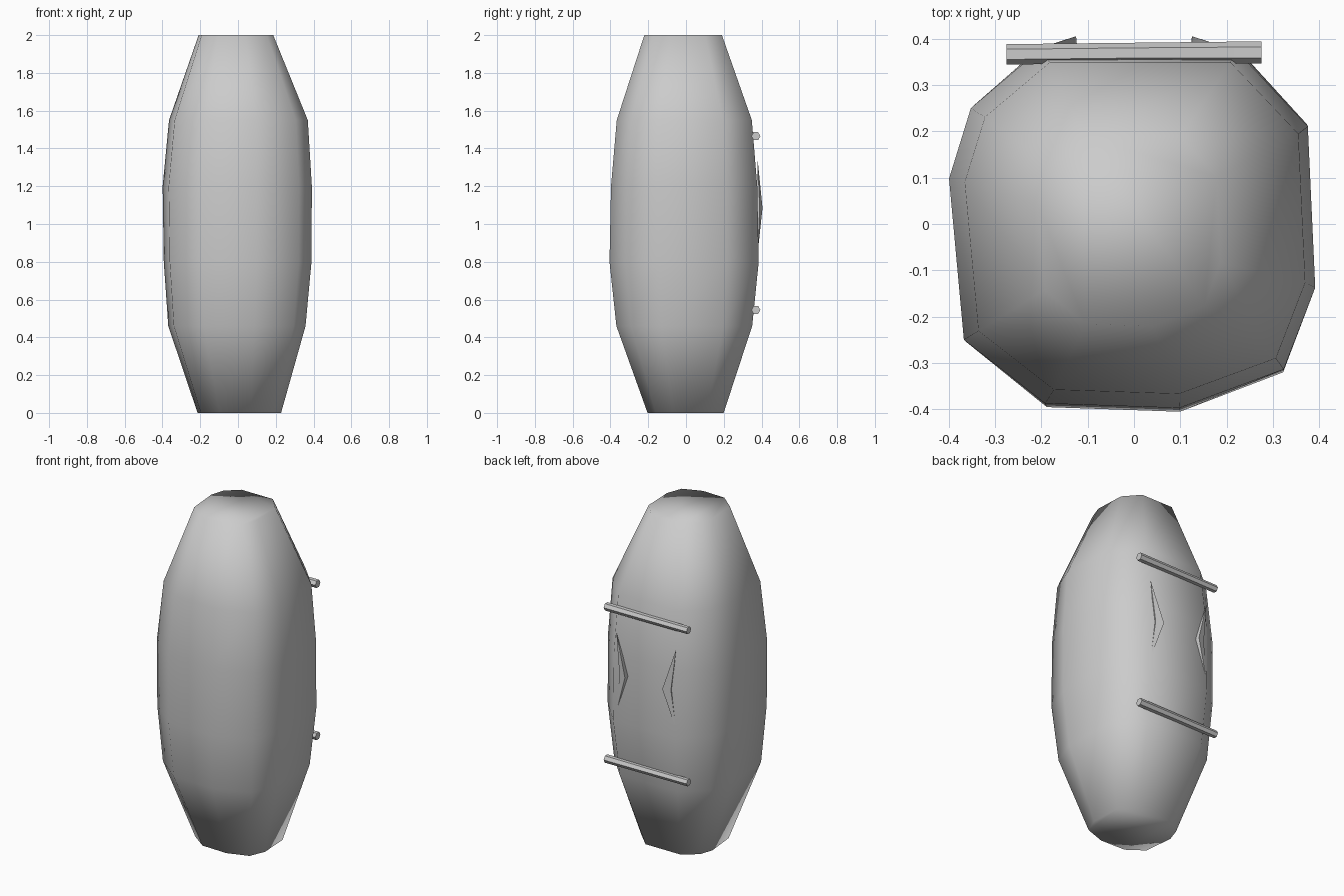
import bpy, bmesh, math
from mathutils import Vector

if "Cube" in bpy.data.objects:
    bpy.data.objects.remove(bpy.data.objects["Cube"])


def finish(name, bm, angle=180):
    bmesh.ops.recalc_face_normals(bm, faces=bm.faces[:])
    me = bpy.data.meshes.new(name)
    bm.to_mesh(me)
    bm.free()
    ob = bpy.data.objects.new(name, me)
    bpy.context.collection.objects.link(ob)
    bpy.ops.object.select_all(action='DESELECT')
    ob.select_set(True)
    bpy.context.view_layer.objects.active = ob
    bpy.ops.object.shade_smooth_by_angle(angle=math.radians(angle))
    return ob


def loft(name, rings, angle=180):
    bm = bmesh.new()
    loops = [[bm.verts.new(p) for p in r] for r in rings]
    for a, b in zip(loops, loops[1:]):
        n = len(a)
        for i in range(n):
            bm.faces.new((a[i], a[(i + 1) % n], b[(i + 1) % n], b[i]))
    bm.faces.new(loops[0])
    bm.faces.new(loops[-1])
    return finish(name, bm, angle)


# Rough-hewn standing body: uneven outline scaled up the height
outline = [(0.393, -0.14), (0.377, 0.215), (0.22, 0.385), (-0.2, 0.385),
           (-0.35, 0.255), (-0.397, 0.1), (-0.365, -0.255), (-0.19, -0.395),
           (0.1, -0.405), (0.325, -0.32)]
# z, x scale, y scale, x shift, y shift
levels = [(0, 0.56, 0.51, 0.008, 0.003), (0.46, 0.92, 0.91, -0.004, 0),
          (0.8, 0.99, 1.0, 0, 0), (1.2, 1.0, 0.98, -0.002, 0),
          (1.55, 0.93, 0.905, 0.004, 0), (2, 0.50, 0.52, -0.01, -0.01)]
loft("stone_body", [[(x * sx + dx, y * sy + dy, z) for x, y in outline]
                    for z, sx, sy, dx, dy in levels])

# Horizontal bars on the back
for label, z in (("upper", 1.465), ("lower", 0.545)):
    rings = []
    for x, y, r in ((-0.275, 0.366, 0.022), (0, 0.369, 0.022), (0.275, 0.370, 0.024)):
        rings.append([(x, y + r * math.cos(k * math.tau / 6),
                       z + r * math.sin(k * math.tau / 6)) for k in range(6)])
    loft(label + "_bar", rings, 50)

# Slim chevrons between the bars, apexes pointing inwards
for label, s in (("left", -1), ("right", 1)):
    bm = bmesh.new()
    tips = [bm.verts.new((s * 0.2, 0.38, z)) for z in (0.85, 1.335)]
    mid = [bm.verts.new((s * x, y, 1.085))
           for x, y in ((0.122, 0.375), (0.125, 0.405), (0.172, 0.39), (0.165, 0.37))]
    for t in tips:
        for i in range(4):
            bm.faces.new((t, mid[i], mid[(i + 1) % 4]))
    finish(label + "_chevron", bm, 40)
